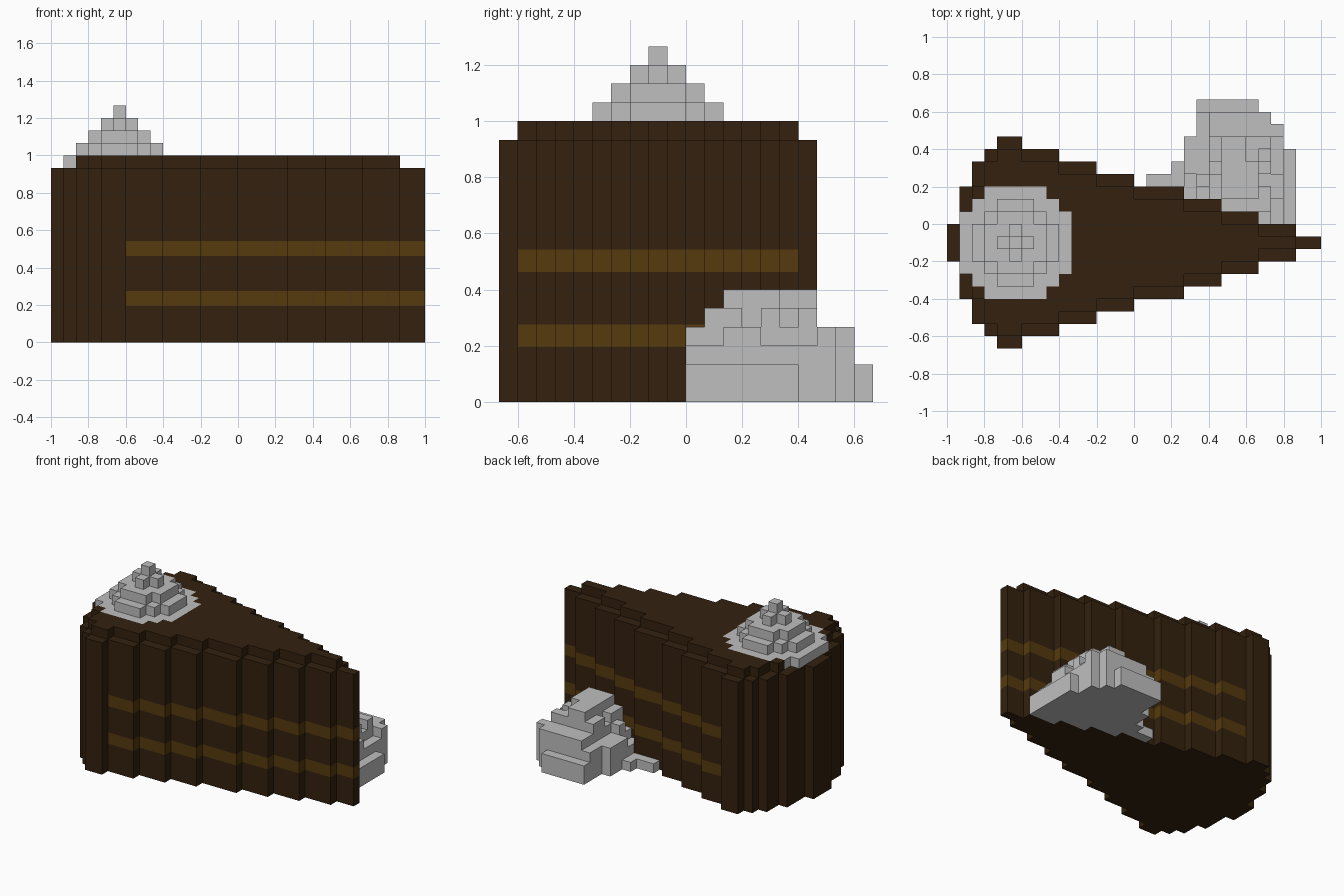
import bpy, bmesh, math, random
from mathutils import Vector

U = 1 / 15  # edge of one block
random.seed(4)

cube = bpy.data.objects.get("Cube")
if cube:
    bpy.data.objects.remove(cube, do_unlink=True)


def material(name, rgb):
    m = bpy.data.materials.new(name)
    m.use_nodes = True
    m.diffuse_color = (*rgb, 1)
    bsdf = next(n for n in m.node_tree.nodes if n.type == 'BSDF_PRINCIPLED')
    bsdf.inputs["Base Color"].default_value = (*rgb, 1)
    return m


CHOCOLATE = material("dark chocolate", (0.033, 0.0155, 0.0046))
FILLING = material("caramel filling", (0.093, 0.042, 0.0043))
CREAM = material("whipped cream", (0.52, 0.52, 0.52))

DIRS = [Vector(d) for d in ((1, 0, 0), (-1, 0, 0), (0, 1, 0), (0, -1, 0), (0, 0, 1), (0, 0, -1))]


def blocks(name, cells, mats, paint=None):
    """Skin a set of unit blocks, merge flat areas, then paint if asked."""
    bm = bmesh.new()
    for c in cells:
        mid = Vector(c) + Vector((0.5, 0.5, 0.5))
        for n in DIRS:
            if tuple(int(a + b) for a, b in zip(c, n)) in cells:
                continue
            s = Vector((n.y, n.z, n.x))
            t = n.cross(s)
            bm.faces.new([bm.verts.new((mid + (n + s * p + t * q) / 2) * U)
                          for p, q in ((-1, -1), (1, -1), (1, 1), (-1, 1))])
    bmesh.ops.remove_doubles(bm, verts=bm.verts[:], dist=1e-4)
    bmesh.ops.dissolve_limit(bm, angle_limit=math.radians(1), verts=bm.verts[:], edges=bm.edges[:])
    if paint:
        paint(bm)
    me = bpy.data.meshes.new(name)
    bm.to_mesh(me)
    bm.free()
    for m in mats:
        me.materials.append(m)
    ob = bpy.data.objects.new(name, me)
    bpy.context.collection.objects.link(ob)
    return ob


# Cake slice plan: (x start, x end, half width beyond the centre row)
PLAN = [(-15, -14, 1), (-14, -13, 4), (-13, -12, 6), (-12, -11, 7), (-11, -9, 8), (-9, -6, 7),
        (-6, -3, 6), (-3, 0, 5), (0, 4, 4), (4, 7, 3), (7, 10, 2), (10, 13, 1), (13, 15, 0)]
plan = {(x, y) for a, b, w in PLAN for x in range(a, b) for y in range(-2 - w, -1 + w)}
lid = {(x, y) for x, y in plan
       if {(x + 1, y), (x - 1, y), (x, y + 1), (x, y - 1)} <= plan}

# Cream swirl: stacked discs, the widest sunk into the top of the slice
swirl = {(-10 + i, -2 + j, 14 + k)
         for k, r in enumerate((4.5, 3.5, 2.5, 1.4, 0.5))
         for i in range(-4, 5) for j in range(-4, 5) if math.hypot(i, j) <= r}

cake = {(x, y, z) for x, y in plan for z in range(14)}
cake |= {(x, y, 14) for x, y in lid} - swirl

STRIPES = ((0.195, 0.275), (0.462, 0.543))


def paint_stripes(bm):
    """Cut two level bands into the side walls and colour them."""
    for z in (z for band in STRIPES for z in band):
        bmesh.ops.bisect_plane(bm, geom=bm.verts[:] + bm.edges[:] + bm.faces[:],
                               plane_co=(0, 0, z), plane_no=(0, 0, 1))
    bm.normal_update()
    for f in bm.faces:
        c = f.calc_center_median()
        if abs(f.normal.z) < 0.5 and c.x > -0.59 and any(a < c.z < b for a, b in STRIPES):
            f.material_index = 1


blocks("cake_slice", cake, [CHOCOLATE, FILLING], paint_stripes)
blocks("cream_swirl", swirl, [CREAM])

# Cream dollop on the plate behind: outer edge per column, height cap per row
OUTER = {1: 4, 2: 4, 3: 5, 4: 7, 5: 10, 6: 10, 7: 10, 8: 10, 9: 10, 10: 9, 11: 8, 12: 6}
CAPS = (4, 5, 6, 6, 6, 6, 6, 4, 4, 2)
dollop = set()
for x, outer in OUTER.items():
    for y in range(outer):
        if (x, y) in plan:
            continue
        ridge_y = min(max(y + 0.5, 2), 6.5)
        d = math.hypot(x - 8, y + 0.5 - ridge_y)
        h = 6.3 - 1.2 * max(0, d - 0.7) + random.uniform(-0.5, 0.5)
        for z in range(max(1, min(CAPS[y], round(h)))):
            dollop.add((x, y, z))
blocks("cream_dollop", dollop, [CREAM])
